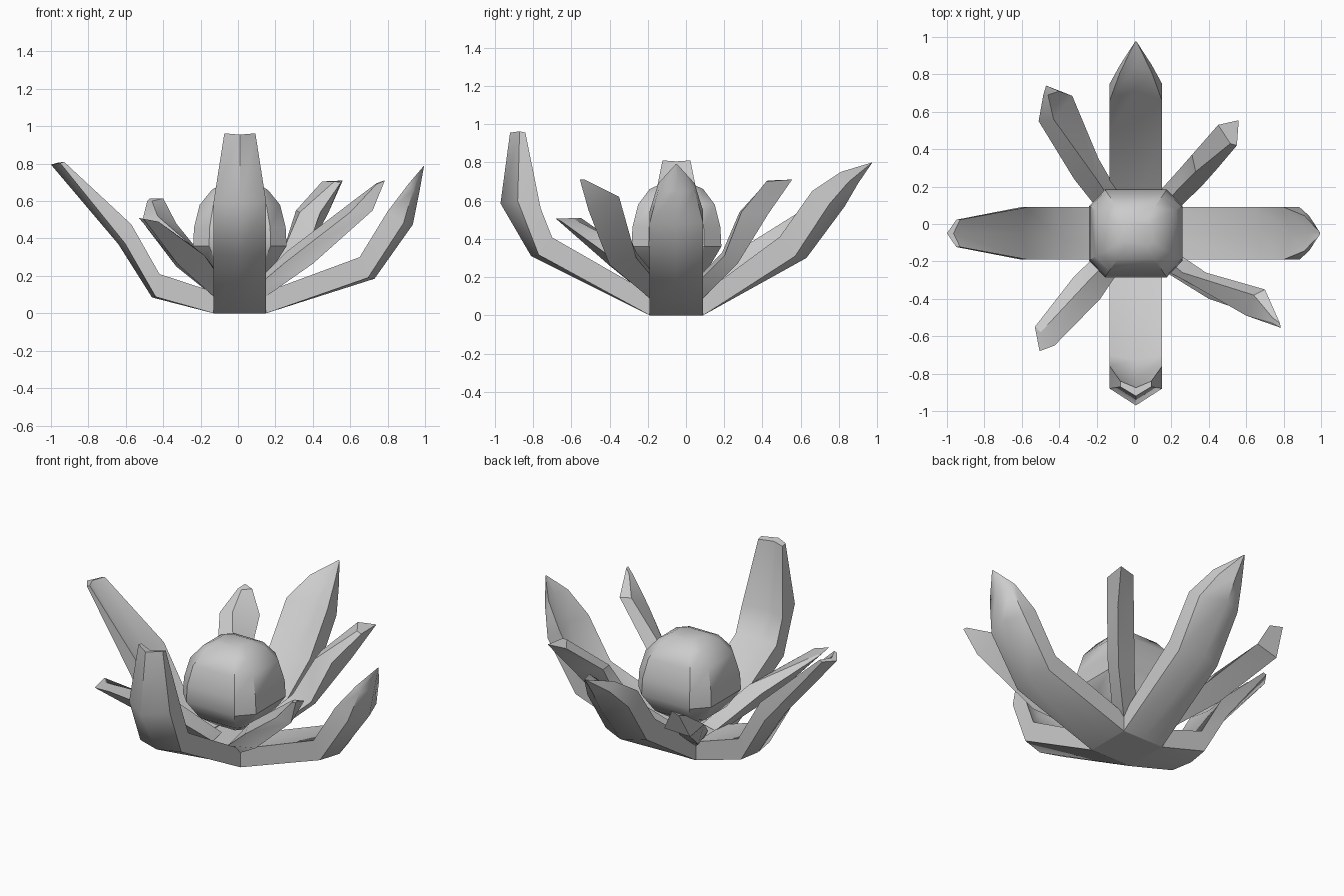
import bpy, bmesh
from mathutils import Vector

CX, CY = 0.01, -0.05      # flower axis
HW = 0.14                 # half width of the square base


def finish(name, bm, angle=0.9):
    bmesh.ops.remove_doubles(bm, verts=bm.verts, dist=0.002)
    bmesh.ops.recalc_face_normals(bm, faces=bm.faces)
    me = bpy.data.meshes.new(name)
    bm.to_mesh(me)
    bm.free()
    ob = bpy.data.objects.new(name, me)
    bpy.context.collection.objects.link(ob)
    bpy.ops.object.select_all(action='DESELECT')
    ob.select_set(True)
    bpy.context.view_layer.objects.active = ob
    bpy.ops.object.shade_smooth_by_angle(angle=angle)
    return ob


def loft(name, rings, angle=0.9):
    """Skin a list of equal-length point rings and cap both ends."""
    bm = bmesh.new()
    loops = [[bm.verts.new(p) for p in ring] for ring in rings]
    n = len(loops[0])
    for a, b in zip(loops, loops[1:]):
        for i in range(n):
            j = (i + 1) % n
            bm.faces.new((a[i], a[j], b[j], b[i]))
    bm.faces.new(loops[0])
    bm.faces.new(loops[-1])
    return finish(name, bm, angle)


def large_petal(name, out, stations):
    """Station: outer dist, outer z, inner dist, inner z, half width, bow."""
    out = Vector(out)
    side = Vector((-out.y, out.x, 0))
    rings = []
    for od, oz, idd, iz, w, bow in stations:
        sec = [(od, oz, 0), (od - bow, oz + bow * 0.15, w), (idd, iz, w),
               (idd + bow * 0.7, iz - bow * 0.1, 0), (idd, iz, -w),
               (od - bow, oz + bow * 0.15, -w)]
        rings.append([Vector((CX, CY, z)) + out * d + side * s for d, z, s in sec])
    return loft(name, rings)


# square base
bm = bmesh.new()
bmesh.ops.create_cube(bm, size=1)
for v in bm.verts:
    v.co = (CX + v.co.x * 2 * HW, CY + v.co.y * 2 * HW, 0.055 + v.co.z * 0.11)
finish("base", bm, 0.5)

# four large petals (distances measured from the axis)
root = (HW, 0.0, HW, 0.115, HW, 0.0)
large_petal("left_petal", (-1, 0, 0), [
    root, (0.47, 0.085, 0.43, 0.21, HW, 0.02),
    (0.65, 0.37, 0.58, 0.475, HW, 0.035), (1.01, 0.795, 0.94, 0.81, 0.073, 0.05)])
large_petal("right_petal", (1, 0, 0), [
    root, (0.72, 0.185, 0.64, 0.30, HW, 0.035),
    (0.925, 0.475, 0.79, 0.545, HW, 0.05),
    (0.96, 0.65, 0.90, 0.69, 0.095, 0.035), (0.985, 0.79, 0.985, 0.79, 0.004, 0)])
large_petal("back_petal", (0, 1, 0), [
    root, (0.68, 0.30, 0.54, 0.41, HW, 0.06),
    (0.88, 0.57, 0.71, 0.65, HW, 0.08),
    (0.95, 0.69, 0.86, 0.75, 0.085, 0.05), (1.025, 0.80, 1.025, 0.80, 0.004, 0)])
large_petal("front_petal", (0, -1, 0), [
    root, (0.76, 0.31, 0.65, 0.407, HW, 0.04),
    (0.92, 0.585, 0.71, 0.56, HW, 0.09), (0.87, 0.955, 0.79, 0.955, 0.083, 0.05)])


# four slim corner petals: ring = outer corner, side edge, inner ridge, side edge
def corner_petal(name, sx, sy, rings):
    def b(ix, iy, z):
        return (CX + sx * ix, CY + sy * iy, z)
    base = [b(0.14, 0.14, 0.09), b(0.14, 0.05, 0.11),
            b(0.05, 0.05, 0.13), b(0.05, 0.14, 0.11)]
    return loft(name, [base] + rings, 0.5)


corner_petal("front_right_petal", 1, -1, [
    [(0.40, -0.40, 0.265), (0.385, -0.26, 0.30), (0.26, -0.26, 0.33), (0.25, -0.29, 0.27)],
    [(0.72, -0.51, 0.55), (0.70, -0.35, 0.62), (0.64, -0.38, 0.62), (0.60, -0.49, 0.54)],
    [(0.785, -0.555, 0.71), (0.78, -0.53, 0.71), (0.74, -0.50, 0.695), (0.74, -0.53, 0.69)]])
corner_petal("back_right_petal", 1, 1, [
    [(0.34, 0.27, 0.27), (0.36, 0.20, 0.31), (0.24, 0.19, 0.33), (0.24, 0.29, 0.32)],
    [(0.48, 0.43, 0.53), (0.44, 0.29, 0.54), (0.33, 0.28, 0.54), (0.31, 0.37, 0.55)],
    [(0.56, 0.555, 0.71), (0.55, 0.42, 0.70), (0.515, 0.43, 0.705), (0.45, 0.53, 0.705)]])
corner_petal("back_left_petal", -1, 1, [
    [(-0.33, 0.35, 0.25), (-0.32, 0.24, 0.29), (-0.20, 0.24, 0.32), (-0.19, 0.35, 0.29)],
    [(-0.49, 0.66, 0.46), (-0.51, 0.55, 0.50), (-0.43, 0.56, 0.52), (-0.33, 0.685, 0.48)],
    [(-0.47, 0.74, 0.615), (-0.485, 0.69, 0.60), (-0.46, 0.69, 0.60), (-0.40, 0.71, 0.615)]])
corner_petal("front_left_petal", -1, -1, [
    [(-0.32, -0.40, 0.26), (-0.32, -0.28, 0.32), (-0.23, -0.29, 0.35), (-0.18, -0.40, 0.31)],
    [(-0.505, -0.68, 0.505), (-0.53, -0.55, 0.51), (-0.50, -0.58, 0.50), (-0.425, -0.65, 0.49)]])

# faceted, rounded-square bud in the middle: z, half x, half y
levels = [(0.19, 0.10, 0.09), (0.25, 0.18, 0.17), (0.36, 0.25, 0.235),
          (0.46, 0.245, 0.23), (0.58, 0.215, 0.20), (0.66, 0.15, 0.14), (0.695, 0.09, 0.065)]
oct_pts = [(1, -.62), (1, .62), (.66, 1), (-.66, 1), (-1, .62), (-1, -.62), (-.66, -1), (.66, -1)]
loft("bud", [[(CX + x * rx, CY + y * ry, z) for x, y in oct_pts] for z, rx, ry in levels], 0.6)
